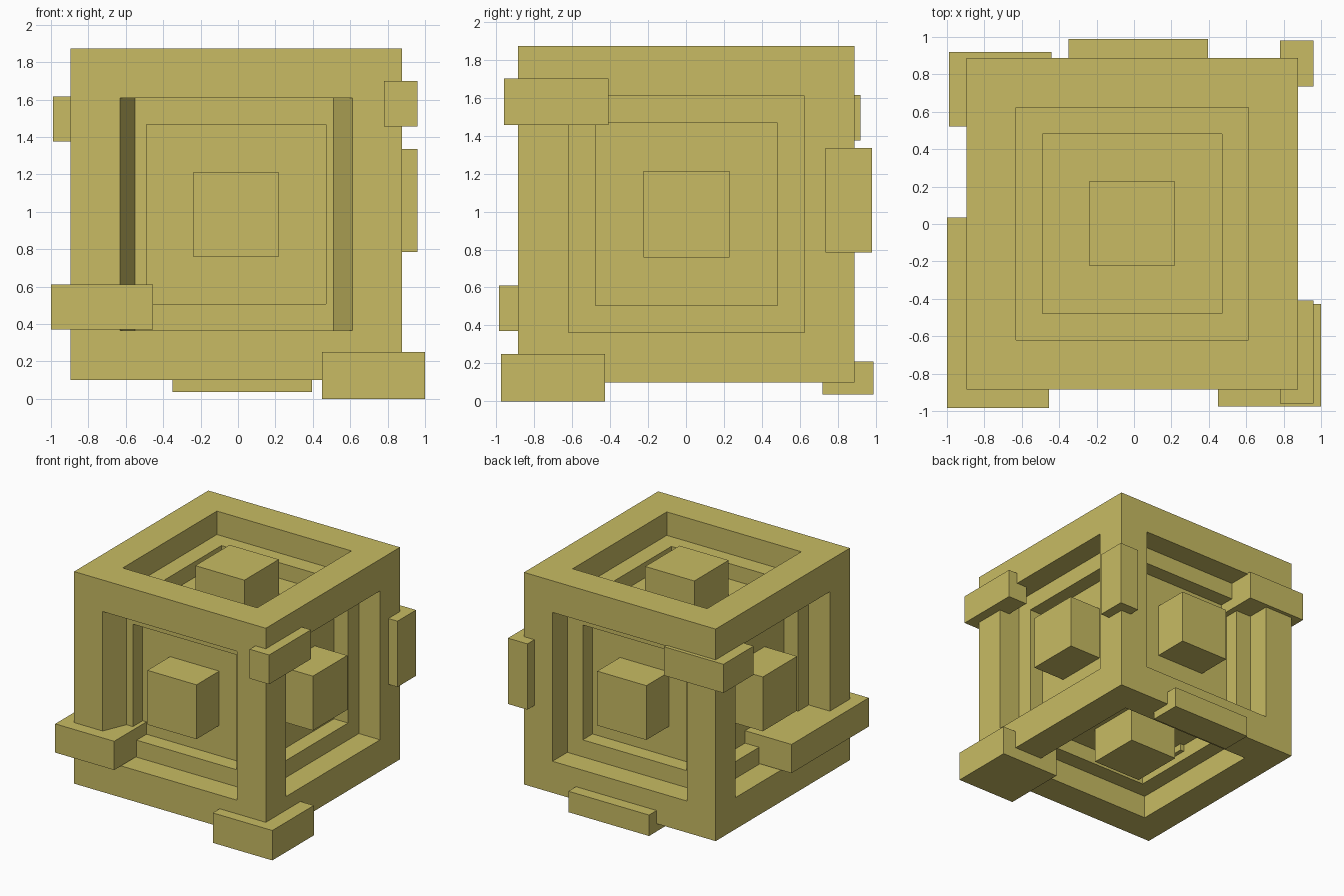
import bpy, bmesh
from math import radians
from mathutils import Matrix, Vector

if "Cube" in bpy.data.objects:
    bpy.data.objects.remove(bpy.data.objects["Cube"])

mat = bpy.data.materials.new("ochre")
mat.diffuse_color = (0.58, 0.5, 0.125, 1)
mat.use_nodes = True
mat.node_tree.nodes["Principled BSDF"].inputs["Base Color"].default_value = mat.diffuse_color
CENTRE = Vector((-0.01, 0.002, 0.986))


def finish(bm, name):
    bmesh.ops.remove_doubles(bm, verts=bm.verts, dist=1e-4)
    bmesh.ops.recalc_face_normals(bm, faces=bm.faces)
    me = bpy.data.meshes.new(name)
    bm.to_mesh(me)
    bm.free()
    me.materials.append(mat)
    ob = bpy.data.objects.new(name, me)
    bpy.context.collection.objects.link(ob)
    return ob


# Nested cube: each side is a stack of square rings (half size, distance from centre)
RINGS = [(0.886, 0.886), (0.622, 0.886), (0.622, 0.69), (0.48, 0.69),
         (0.48, 0.56), (0.227, 0.56), (0.227, 0.86)]


def add_side(bm, rot, slanted):
    loops = []
    for i, (h, d) in enumerate(RINGS):
        x0, x1 = -h, h
        if slanted and i == 2:      # front opening has slanted side walls
            x0, x1 = -0.54, 0.52
        corners = [(x0, -d, -h), (x1, -d, -h), (x1, -d, h), (x0, -d, h)]
        loops.append([bm.verts.new(rot @ Vector(c)) for c in corners])
    for a, b in zip(loops, loops[1:]):
        for k in range(4):
            n = (k + 1) % 4
            bm.faces.new((a[k], a[n], b[n], b[k]))
    bm.faces.new(loops[-1])


bm = bmesh.new()
for k in range(4):
    add_side(bm, Matrix.Rotation(radians(90 * k), 3, 'Z'), k == 0)
for angle in (90, -90):
    add_side(bm, Matrix.Rotation(radians(angle), 3, 'X'), False)
finish(bm, "nested_cube").location = CENTRE


# Blocks clamped on the cube's edges: (min corner, max corner)
BLOCKS = {
    "front_left_block": ((-1.0, -0.985, 0.37), (-0.455, 0.035, 0.61)),
    "front_right_foot_block": ((0.45, -0.975, 0.0), (1.0, -0.427, 0.25)),
    "front_right_upper_block": ((0.78, -0.96, 1.455), (0.96, -0.408, 1.70)),
    "back_right_block": ((0.78, 0.735, 0.785), (0.96, 0.98, 1.335)),
    "back_left_block": ((-0.99, 0.52, 1.375), (-0.44, 0.92, 1.615)),
    "back_bottom_block": ((-0.35, 0.72, 0.035), (0.395, 0.988, 0.21)),
}
for name, (lo, hi) in BLOCKS.items():
    lo, hi = Vector(lo), Vector(hi)
    bm = bmesh.new()
    bmesh.ops.create_cube(bm, size=1, matrix=Matrix.Diagonal((*(hi - lo), 1)))
    finish(bm, name).location = (lo + hi) / 2
